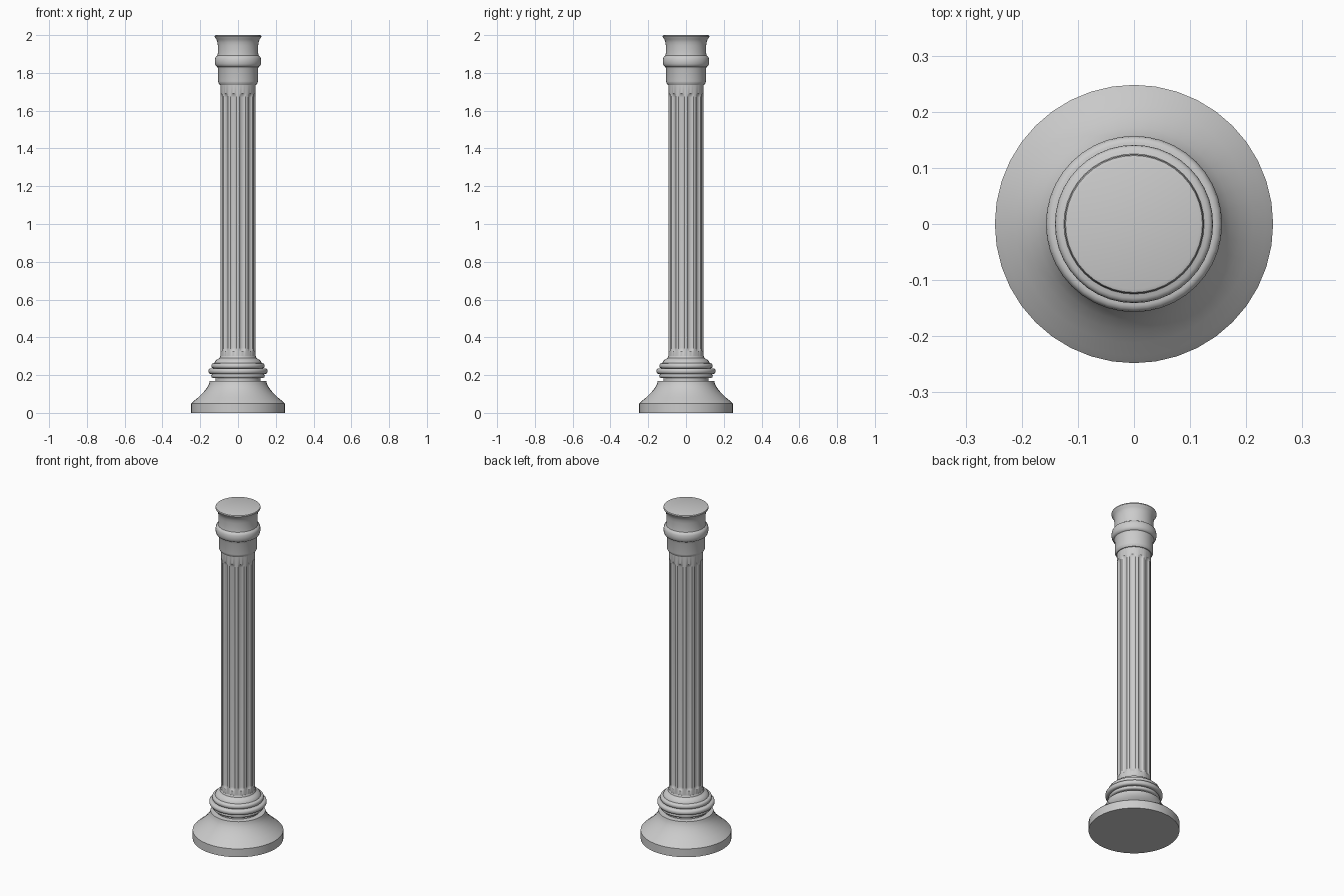
import bpy, bmesh, math

if "Cube" in bpy.data.objects:
    bpy.data.objects.remove(bpy.data.objects["Cube"])


def finish(name, bm, angle=35):
    bmesh.ops.recalc_face_normals(bm, faces=bm.faces)
    me = bpy.data.meshes.new(name)
    bm.to_mesh(me)
    bm.free()
    ob = bpy.data.objects.new(name, me)
    bpy.context.collection.objects.link(ob)
    bpy.ops.object.select_all(action='DESELECT')
    ob.select_set(True)
    bpy.context.view_layer.objects.active = ob
    bpy.ops.object.shade_smooth_by_angle(angle=math.radians(angle))
    return ob


def stack(name, levels, radius, n):
    """Closed stack of rings; radius(level, angle) gives each outline."""
    bm = bmesh.new()
    rings = []
    for lv in levels:
        ring = []
        for i in range(n):
            a = 2 * math.pi * i / n
            r = radius(lv, a)
            ring.append(bm.verts.new((r * math.cos(a), r * math.sin(a), lv[1])))
        rings.append(ring)
    for lo, hi in zip(rings, rings[1:]):
        for i in range(n):
            j = (i + 1) % n
            bm.faces.new((lo[i], lo[j], hi[j], hi[i]))
    bm.faces.new(rings[0][::-1])
    bm.faces.new(rings[-1])
    return finish(name, bm)


def lathe(name, profile, n=40):
    return stack(name, profile, lambda lv, a: lv[0], n)


def bead(r, z0, z1, depth, steps=6):
    """Half-round moulding bulging outward by depth."""
    return [(r + depth * math.sin(math.pi * k / steps),
             (z0 + z1) / 2 - (z1 - z0) / 2 * math.cos(math.pi * k / steps))
            for k in range(steps + 1)]


# flared foot
lathe("base", [(.248, 0), (.248, .05), (.235, .062), (.212, .081), (.19, .102),
               (.172, .122), (.16, .14), (.153, .155), (.15, .168), (.12, .17), (.12, .185)])

# stacked ring mouldings above the foot
lathe("base_rings", [(.12, .172), (.12, .185)] + bead(.132, .185, .206, .01)
      + bead(.145, .206, .236, .012) + bead(.132, .236, .262, .009)
      + [(.125, .264), (.122, .272), (.112, .282), (.098, .29), (.094, .3)])

# shaft with twelve shallow flutes, plain at both ends
FLUTES, DEPTH = 12, .008


def fluted(lv, a):
    period = 2 * math.pi / FLUTES
    t = abs((a + period / 2) % period - period / 2) / period
    u = (.5 - t) / .3
    return lv[0] - lv[2] * DEPTH * math.sqrt(max(0, 1 - u * u))


stack("shaft", [(.093, .28, 0), (.093, .325, 0), (.093, .33, .6), (.093, .345, 1),
                (.093, 1.67, 1), (.093, 1.685, .6), (.093, 1.69, 0), (.093, 1.75, 0)],
      fluted, FLUTES * 12)

# capital: collar, round band and flared top
lathe("capital", [(.09, 1.735), (.097, 1.737), (.104, 1.748), (.105, 1.755), (.105, 1.82),
                  (.109, 1.832)] + bead(.111, 1.833, 1.89, .012)
      + [(.109, 1.892), (.107, 1.905), (.107, 1.945), (.109, 1.962), (.114, 1.977),
         (.122, 1.987), (.124, 1.992), (.122, 1.998), (.116, 2.0)])
